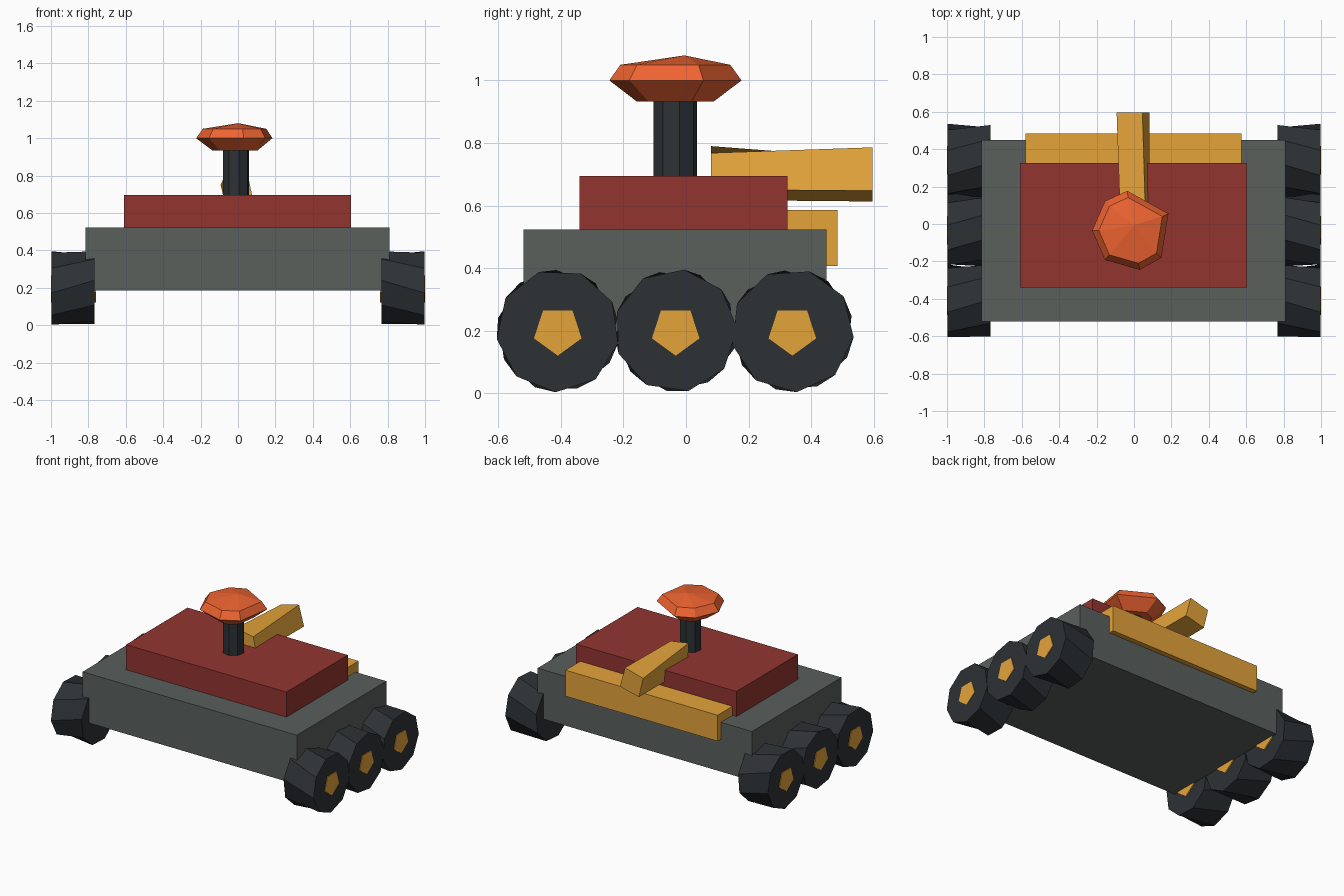
import bpy, bmesh
from math import sin, cos, radians

if "Cube" in bpy.data.objects:
    bpy.data.objects.remove(bpy.data.objects["Cube"])


def paint(name, rgb):
    m = bpy.data.materials.new(name)
    m.diffuse_color = (*rgb, 1)
    m.use_nodes = True
    m.node_tree.nodes["Principled BSDF"].inputs["Base Color"].default_value = m.diffuse_color
    return m


GREY = paint("hull_grey", (0.10, 0.115, 0.108))
RED = paint("deck_red", (0.29, 0.036, 0.03))
DARK = paint("dark_rubber", (0.026, 0.031, 0.035))
YELLOW = paint("yellow_metal", (0.78, 0.37, 0.042))
ORANGE = paint("orange_dome", (0.85, 0.125, 0.03))


def loft(name, rings, mat):
    """Skin a list of equal-length vertex rings and cap both ends."""
    bm = bmesh.new()
    vr = [[bm.verts.new(p) for p in r] for r in rings]
    n = len(vr[0])
    for a, b in zip(vr, vr[1:]):
        for i in range(n):
            j = (i + 1) % n
            bm.faces.new((a[i], a[j], b[j], b[i]))
    bm.faces.new(vr[0][::-1])
    bm.faces.new(vr[-1])
    bmesh.ops.remove_doubles(bm, verts=bm.verts, dist=1e-5)
    bmesh.ops.recalc_face_normals(bm, faces=bm.faces)
    me = bpy.data.meshes.new(name)
    bm.to_mesh(me)
    bm.free()
    me.materials.append(mat)
    ob = bpy.data.objects.new(name, me)
    bpy.context.collection.objects.link(ob)
    return ob


def box(name, x0, x1, y0, y1, z0, z1, mat):
    ring = [(x0, y0), (x1, y0), (x1, y1), (x0, y1)]
    return loft(name, [[(x, y, z) for x, y in ring] for z in (z0, z1)], mat)


def steps(n, start=0):
    return [start + 360 * i / n for i in range(n)]


def flat_ring(angles, r, z, cx=-0.01, cy=-0.035):
    return [(cx + r * cos(radians(a)), cy + r * sin(radians(a)), z) for a in angles]


def side_ring(angles, r, x, cy, cz):
    return [(x, cy + r * cos(radians(a)), cz + r * sin(radians(a))) for a in angles]


# hull, deck and rear plate
box("hull", -0.815, 0.81, -0.52, 0.45, 0.185, 0.523, GREY)
box("deck", -0.61, 0.605, -0.34, 0.325, 0.515, 0.695, RED)
box("rear_plate", -0.58, 0.575, 0.31, 0.485, 0.407, 0.585, YELLOW)

# mast
mast = steps(8, 12)
loft("mast", [flat_ring(mast, 0.071, z) for z in (0.68, 0.96)], DARK)

# faceted dome on the mast, closing to a point on top
dome = [25, 97, 133, 180, 227, 281, 317]
profile = [(0.125, 0.933), (0.214, 1.0), (0.178, 1.05)]
rings = [flat_ring(dome, r, z) for r, z in profile]
cap = loft("dome", rings, ORANGE)
bm = bmesh.new()
bm.from_mesh(cap.data)
bm.faces.ensure_lookup_table()
top = max(bm.faces, key=lambda f: f.calc_center_median().z)
tip = bmesh.ops.poke(bm, faces=[top])["verts"][0]
tip.co = (0.0, -0.005, 1.08)
bm.to_mesh(cap.data)
bm.free()

# slightly twisted four-sided barrel pointing back
loft("barrel", [
    [(0.06, 0.08, 0.768), (-0.075, 0.08, 0.79), (-0.07, 0.08, 0.618), (0.085, 0.08, 0.65)],
    [(0.045, 0.597, 0.786), (-0.093, 0.597, 0.75), (-0.06, 0.597, 0.613), (0.083, 0.597, 0.648)],
], YELLOW)

# three wheels per side with five-sided hubs
for side, s in (("right", 1), ("left", -1)):
    for place, y, turn in (("front", -0.41, 8), ("middle", -0.033, 22), ("back", 0.34, 14)):
        loft(f"{side}_{place}_wheel", [
            side_ring(steps(9, turn), 0.195, 0.766 * s, y, 0.2),
            side_ring(steps(9, turn + 20), 0.197, 0.996 * s, y, 0.2)], DARK)
        hub = steps(5, -90)
        loft(f"{side}_{place}_hub", [
            side_ring(hub, 0.08, x * s, y, 0.2) for x in (0.758, 1.0)], YELLOW)
